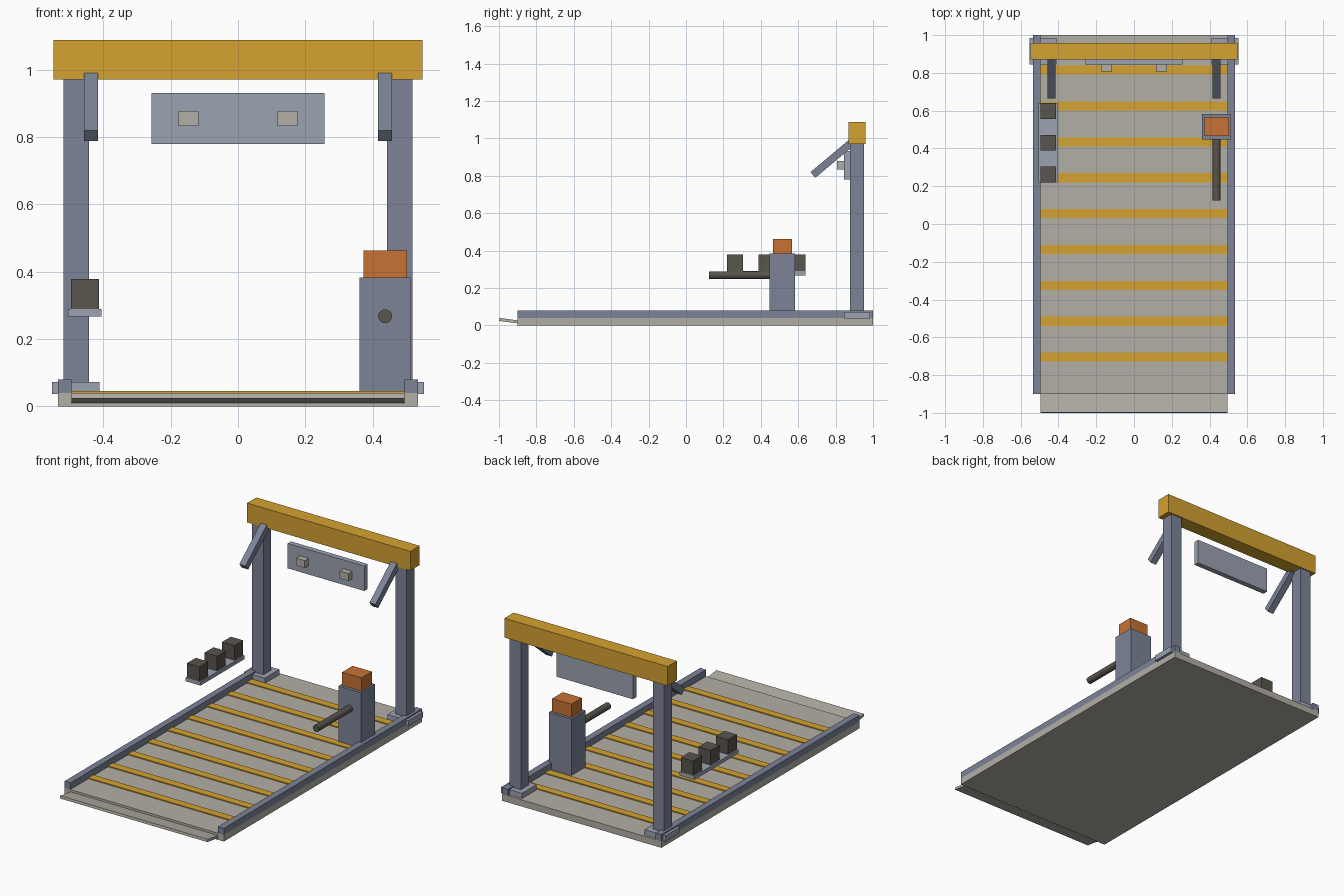
import bpy, bmesh, math
from mathutils import Matrix, Vector

if "Cube" in bpy.data.objects:
    bpy.data.objects.remove(bpy.data.objects["Cube"])


def material(name, r, g, b):
    m = bpy.data.materials.new(name)
    m.diffuse_color = (r, g, b, 1)
    m.use_nodes = True
    m.node_tree.nodes["Principled BSDF"].inputs["Base Color"].default_value = m.diffuse_color
    return m


STEEL = material("steel_blue", 0.20, 0.23, 0.31)
PALE = material("pale_steel", 0.33, 0.36, 0.44)
YELLOW = material("safety_yellow", 0.66, 0.36, 0.03)
ORANGE = material("orange", 0.57, 0.17, 0.035)
DARK = material("dark", 0.10, 0.09, 0.075)
DECK = material("deck_grey", 0.45, 0.43, 0.38)


def finish(name, bm, mat):
    me = bpy.data.meshes.new(name)
    bm.to_mesh(me)
    bm.free()
    me.materials.append(mat)
    ob = bpy.data.objects.new(name, me)
    bpy.context.collection.objects.link(ob)
    return ob


def box(name, x, y, z, mat, tilt=0.0):
    """Box from (min, max) ranges, optionally tilted about its own x axis."""
    bm = bmesh.new()
    size = [b - a for a, b in (x, y, z)]
    bmesh.ops.create_cube(bm, size=1, matrix=Matrix.Diagonal((*size, 1)))
    ob = finish(name, bm, mat)
    ob.location = [(a + b) / 2 for a, b in (x, y, z)]
    ob.rotation_euler.x = math.radians(tilt)
    return ob


def pair(name, x, y, z, mat, tilt=0.0):
    """The same box on the right and mirrored on the left."""
    box(name + "_right", x, y, z, mat, tilt)
    box(name + "_left", (-x[1], -x[0]), y, z, mat, tilt)


# Deck, entry ramp and side rails
box("deck", (-0.535, 0.535), (-0.9, 1.0), (0, 0.04), DECK)
box("entry_ramp", (-0.495, 0.495), (-0.999, -0.889), (0.0165, 0.0325), DECK, -7.7)
pair("side_rail", (0.495, 0.535), (-0.9, 1.0), (0.04, 0.08), STEEL)

# Yellow cross slats
for i in range(9):
    y = 0.815 - 0.19 * i
    box(f"slat_{i + 1}", (-0.495, 0.495), (y - 0.024, y + 0.024), (0.038, 0.046), YELLOW)

# Gantry
pair("post_foot", (0.411, 0.552), (0.845, 0.985), (0.037, 0.072), PALE)
pair("post", (0.443, 0.518), (0.876, 0.951), (0.07, 0.972), STEEL)
box("cross_beam", (-0.548, 0.548), (0.87, 0.959), (0.971, 1.088), YELLOW)
pair("brace", (0.416, 0.457), (0.647, 0.917), (0.871, 0.911), STEEL, 40)

# Hanging panel with two lamps
box("panel", (-0.257, 0.257), (0.844, 0.876), (0.78, 0.931), PALE)
pair("panel_lamp", (0.117, 0.176), (0.807, 0.844), (0.833, 0.878), DECK)

# Left tray with three blocks
box("tray", (-0.505, -0.405), (0.22, 0.64), (0.267, 0.29), PALE)
for i in range(3):
    y = 0.262 + 0.168 * i
    box(f"tray_block_{i + 1}", (-0.496, -0.413), (y - 0.042, y + 0.042), (0.29, 0.379), DARK)

# Right pedestal with orange head and arm
box("pedestal", (0.361, 0.513), (0.447, 0.583), (0.04, 0.383), STEEL)
box("pedestal_head", (0.373, 0.502), (0.465, 0.566), (0.383, 0.463), ORANGE)
bm = bmesh.new()
bmesh.ops.create_cone(bm, cap_ends=True, segments=16, radius1=0.0205, radius2=0.0205, depth=0.345)
arm = finish("pedestal_arm", bm, DARK)
arm.location = Vector((0.437, 0.2965, 0.268))
arm.rotation_euler.x = math.radians(90)
